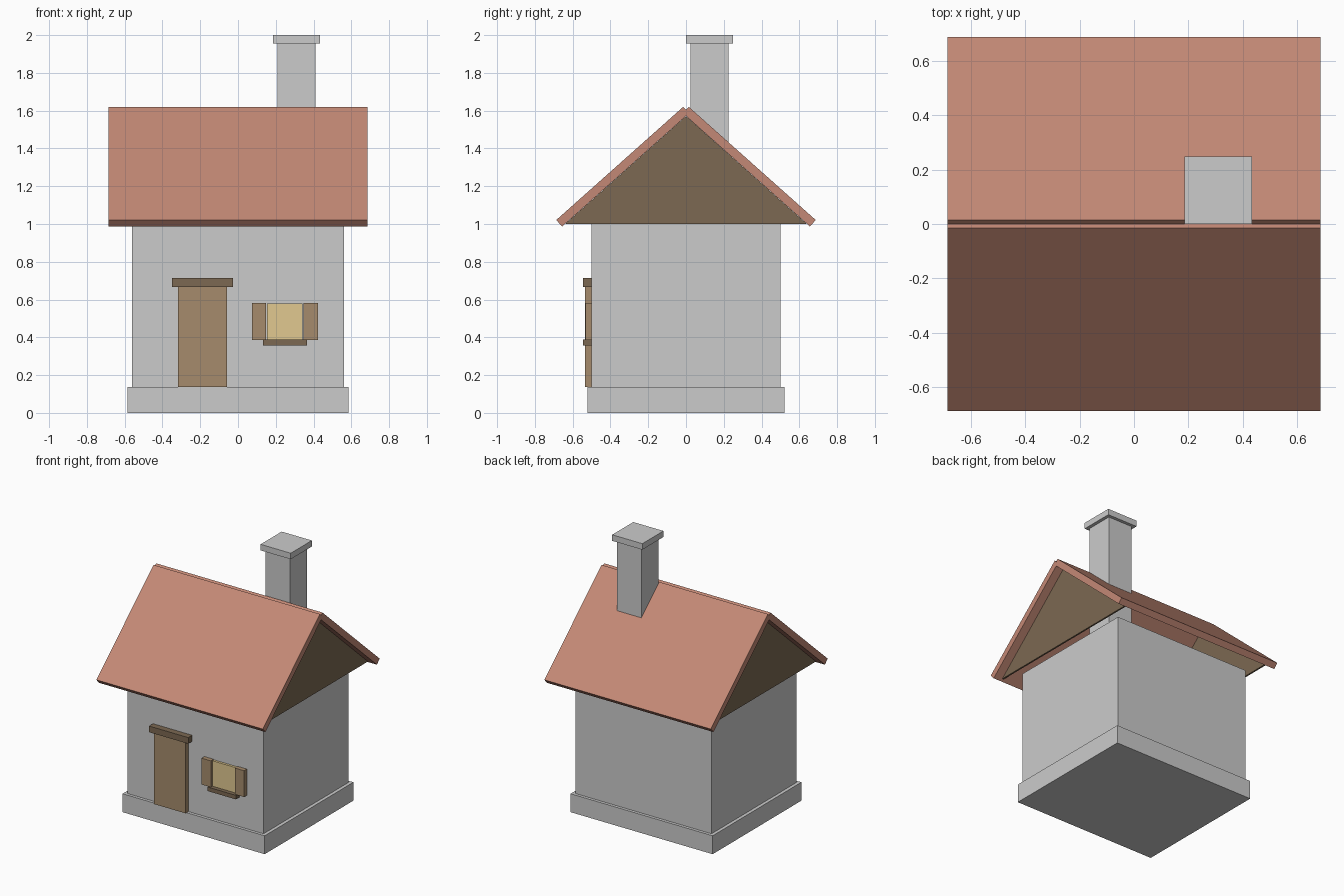
import bpy

if "Cube" in bpy.data.objects:
    bpy.data.objects.remove(bpy.data.objects["Cube"])


def material(name, rgb):
    m = bpy.data.materials.new(name)
    m.diffuse_color = (*rgb, 1)
    m.use_nodes = True
    m.node_tree.nodes["Principled BSDF"].inputs["Base Color"].default_value = m.diffuse_color
    return m


ROOF = material("roof_tile", (0.55, 0.25, 0.18))
GABLE = material("dark_wood", (0.20, 0.14, 0.085))
WOOD = material("wood", (0.38, 0.26, 0.15))
GLASS = material("warm_glass", (0.75, 0.58, 0.28))


def make(name, verts, faces, mat=None):
    mesh = bpy.data.meshes.new(name)
    mesh.from_pydata(verts, [], faces)
    if mat:
        mesh.materials.append(mat)
    ob = bpy.data.objects.new(name, mesh)
    bpy.context.collection.objects.link(ob)
    return ob


def prism(name, profile, x0, x1, mat=None):
    """Extrude a counter-clockwise (y, z) profile from x0 to x1."""
    n = len(profile)
    verts = [(x, y, z) for x in (x0, x1) for y, z in profile]
    faces = [tuple(range(n - 1, -1, -1)), tuple(range(n, 2 * n))]
    faces += [(i, (i + 1) % n, n + (i + 1) % n, n + i) for i in range(n)]
    return make(name, verts, faces, mat)


def box(name, x, y, z, mat=None):
    return prism(name, [(y[0], z[0]), (y[1], z[0]), (y[1], z[1]), (y[0], z[1])],
                 x[0], x[1], mat)


# Masonry body
box("foundation", (-0.585, 0.585), (-0.522, 0.522), (0, 0.137))
box("walls", (-0.56, 0.56), (-0.5, 0.5), (0.137, 1.0))

# Two roof slabs crossing at the ridge
slab = [(-0.656, 0.987), (0.016, 1.586), (-0.015, 1.62), (-0.687, 1.021)]
prism("roof_front", slab, -0.685, 0.685, ROOF)
prism("roof_back", [(-y, z) for y, z in reversed(slab)], -0.685, 0.685, ROOF)

# Thin gable boards closing the hollow attic
gable = [(-0.64, 1.0), (0.64, 1.0), (0, 1.571)]
prism("gable_right", gable, 0.61, 0.622, GABLE)
prism("gable_left", gable, -0.622, -0.61, GABLE)

# Chimney
box("chimney", (0.21, 0.41), (0.023, 0.225), (1.05, 1.955))
box("chimney_cap", (0.186, 0.434), (0.0, 0.248), (1.955, 2.0))

# Door
box("door", (-0.317, -0.058), (-0.535, -0.5), (0.137, 0.667), WOOD)
box("door_lintel", (-0.35, -0.027), (-0.546, -0.5), (0.667, 0.713), GABLE)

# Window with sill and shutters
box("window", (0.153, 0.342), (-0.518, -0.5), (0.389, 0.578), GLASS)
box("window_sill", (0.132, 0.364), (-0.546, -0.5), (0.358, 0.388), GABLE)
for side, x in (("left", 0.074), ("right", 0.348)):
    box("shutter_" + side, (x, x + 0.075), (-0.533, -0.5), (0.386, 0.582), WOOD)
